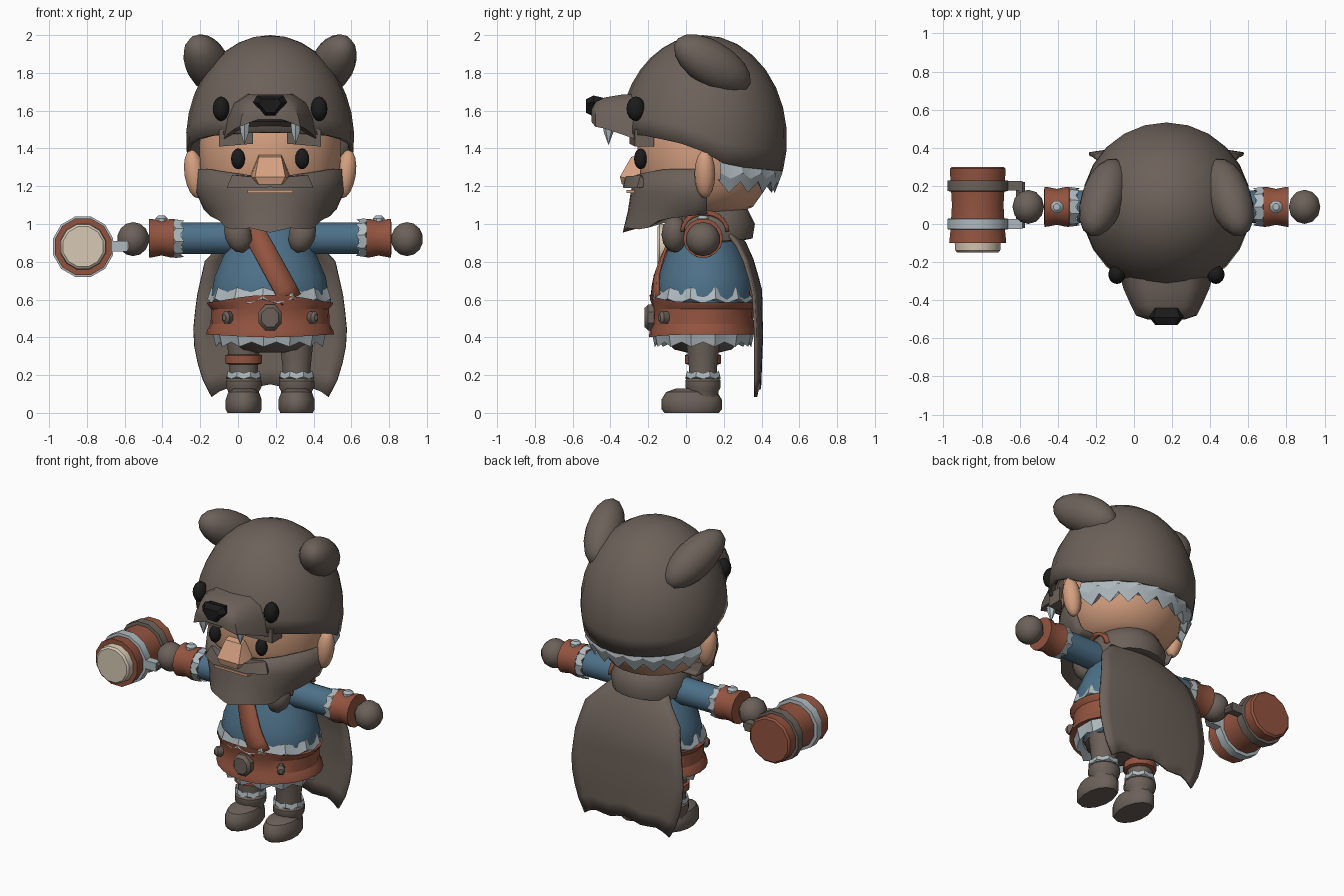
import bpy, bmesh, math
from mathutils import Matrix, Vector

if "Cube" in bpy.data.objects:
    bpy.data.objects.remove(bpy.data.objects["Cube"])

CX, CY = 0.17, 0.09          # body axis; the mug in the hand shifts the figure sideways
sin, cos, pi = math.sin, math.cos, math.pi


def material(name, rgb):
    m = bpy.data.materials.new(name)
    m.diffuse_color = (*rgb, 1)
    m.use_nodes = True
    m.node_tree.nodes["Principled BSDF"].inputs["Base Color"].default_value = m.diffuse_color
    return m


FUR = material("fur_brown", (0.15, 0.12, 0.10))
BLUE = material("tunic_blue", (0.075, 0.165, 0.25))
LEATHER = material("leather", (0.29, 0.088, 0.05))
SKIN = material("skin", (0.66, 0.35, 0.215))
PALE = material("pale_grey", (0.43, 0.49, 0.52))
BLACK = material("black", (0.011, 0.011, 0.011))
CREAM = material("cream", (0.68, 0.58, 0.46))


def finish(name, bm, mat, angle=38, thick=0, matrix=None):
    if matrix:
        bm.transform(matrix)
    bmesh.ops.remove_doubles(bm, verts=bm.verts, dist=0.0005)
    bmesh.ops.recalc_face_normals(bm, faces=bm.faces)
    me = bpy.data.meshes.new(name)
    bm.to_mesh(me)
    bm.free()
    me.materials.append(mat)
    me.shade_smooth()
    me.set_sharp_from_angle(angle=math.radians(angle))
    ob = bpy.data.objects.new(name, me)
    bpy.context.collection.objects.link(ob)
    if thick:
        mod = ob.modifiers.new("thickness", "SOLIDIFY")
        mod.thickness, mod.offset = thick, 0
    return ob


def grid(name, f, nu, nv, mat, wrap=False, caps=False, **kw):
    """Surface from f(column, row); columns may close into a loop."""
    bm = bmesh.new()
    rows = [[bm.verts.new(f(i, j)) for i in range(nu)] for j in range(nv)]
    for a, b in zip(rows, rows[1:]):
        for i in range(nu if wrap else nu - 1):
            k = (i + 1) % nu
            bm.faces.new((a[i], a[k], b[k], b[i]))
    if caps:
        bm.faces.new(rows[0])
        bm.faces.new(rows[-1])
    return finish(name, bm, mat, **kw)


def tube(name, prof, mat, loc, n=16, sx=1, sy=1, rot=None, caps=True, **kw):
    """Turned part: profile of (radius, height)."""
    m = Matrix.Translation(loc) @ (rot or Matrix())
    def f(i, j):
        a = 2 * pi * (i + 0.5) / n
        r, h = prof[j]
        return (r * sx * cos(a), r * sy * sin(a), h)
    return grid(name, f, n, len(prof), mat, True, caps, matrix=m, **kw)


def blob(name, loc, rad, mat, rot=None, n=14):
    bm = bmesh.new()
    bmesh.ops.create_uvsphere(bm, u_segments=n, v_segments=max(6, n // 2 + 1), radius=1)
    m = Matrix.Translation(loc) @ (rot or Matrix()) @ Matrix.Diagonal((*rad, 1))
    return finish(name, bm, mat, 50, matrix=m)


def hull(name, pts, mat):
    bm = bmesh.new()
    bmesh.ops.convex_hull(bm, input=[bm.verts.new(p) for p in pts])
    return finish(name, bm, mat)


def fur(name, rx, ry, h0, h1, teeth, loc, rot=None, zig=0.025):
    """Jagged fur ring whose tips point towards h1."""
    s = 1 if h1 > h0 else -1
    def f(i, j):
        a, tip = pi * i / teeth, i % 2
        k = (0.9, 1.02 + 0.03 * tip, 0.95 + 0.04 * tip, 0.85)[j]
        h = (h0, h0 + s * zig * tip, h1 - s * zig * (1 - tip), (h0 + h1) / 2)[j]
        return (rx * k * cos(a), ry * k * sin(a), h)
    grid(name, f, 2 * teeth, 4, PALE, True, angle=20,
         matrix=Matrix.Translation(loc) @ (rot or Matrix()))


def lerp(table, x):
    for (a, p), (b, q) in zip(table, table[1:]):
        if x <= b:
            return p + (q - p) * max(0, (x - a) / (b - a))
    return table[-1][1]


# ---- head and face
tube("head", [(.16, 1.05), (.27, 1.09), (.345, 1.19), (.375, 1.3), (.38, 1.42), (.36, 1.56),
              (.24, 1.7)], SKIN, (CX, .1, 0), 20, 1, .95)
hull("nose", [(CX + s * x, y, z) for s in (-1, 1) for x, y, z in
              [(.06, -.24, 1.37), (.06, -.29, 1.355), (.11, -.24, 1.24), (.105, -.3, 1.24),
               (.08, -.35, 1.25), (.06, -.34, 1.21), (.09, -.25, 1.21)]], SKIN)
for s in (-1, 1):
    blob("eye", (CX + s * .17, -.24, 1.345), (.038, .035, .055), BLACK)
    blob("ear", (CX + s * .4, .1, 1.265), (.055, .055, .13), SKIN, Matrix.Rotation(s * .15, 4, 'Y'))
    hull("eyebrow", [(CX + s * x, y - .03 * (x < .2), z) for x in (.09, .27) for y in (-.17, -.27)
                     for z in (1.41 + .015 * (x < .2), 1.5)], FUR)
    # drooping half of the moustache
    hull("moustache", [(CX + s * x, y, z) for x, y, z in
                       [(0, -.2, 1.25), (0, -.32, 1.24), (0, -.335, 1.195), (.1, -.32, 1.25), (.12, -.33, 1.19),
                        (.2, -.24, 1.26), (.23, -.26, 1.19), (.2, -.2, 1.2), (0, -.2, 1.195)]], FUR)

# ---- beard wrapped round the jaw
def beard(i, j):
    a = (i / 20 * 2 - 1) * 1.6
    c, d = max(0, cos(a)), abs(a)
    z = (1.245 + .045 * min(1, d), 1.17, 1.08 - .01 * c,
         lerp([(0, .96), (.35, .985), (.75, .975), (1.0, 1.03), (1.6, 1.06)], d), 1.06)[j]
    rx = (.375, .385, .345, .32, .1)[j]
    ry = (.36 + .01 * c, .385, .40, .43, .1)[j]
    return (CX + rx * sin(a), .1 - ry * cos(a), z)
grid("beard", beard, 21, 5, FUR, thick=.015, angle=30)
hull("lower_lip", [(CX + x, y, z) for x in (-.12, .12) for y in (-.25, -.315) for z in (1.165, 1.18)], SKIN)

# ---- bear hood: dome with a rim that drops to the back
RIM = [(-.4, 1.49), (-.2, 1.465), (0, 1.42), (.15, 1.36), (.22, 1.31), (.53, 1.28)]
def hood(i, j):
    a = 2 * pi * i / 24
    end = math.acos((lerp(RIM, CY + .44 * sin(a)) - 1.45) / .54)
    p = end * j / 9
    return (CX + .435 * sin(p) * cos(a), CY + .435 * sin(p) * sin(a), 1.45 + .54 * cos(p))
grid("hood", hood, 24, 10, FUR, True, thick=.02)

# jagged fur under the back of the hood
def hood_trim(i, j):
    a, tip = pi / 2 + (i / 18 * 2 - 1) * 1.35, i % 2
    r = (.40, .425 - .02 * tip, .40 - .02 * tip, .34)[j]
    z = (1.34, 1.27 - .03 * tip, 1.225 - .06 * tip, 1.24)[j]
    return (CX + r * cos(a), CY + r * sin(a), z)
grid("hood_fur_trim", hood_trim, 19, 4, PALE, angle=20)

# snout: arched cross-sections along y
SNOUT = [(-.22, .26, 1.43, 1.69), (-.34, .225, 1.475, 1.685), (-.43, .185, 1.505, 1.67),
         (-.48, .16, 1.515, 1.645), (-.5, .1, 1.54, 1.61)]
ARCH = [(-1, 0), (-.93, .45), (-.78, .8), (-.5, 1), (.5, 1), (.78, .8), (.93, .45), (1, 0), (.6, .2), (-.6, .2)]
def snout(i, j):
    y, w, b, t = SNOUT[j]
    return (CX + ARCH[i][0] * w, y, b + ARCH[i][1] * (t - b))
grid("snout", snout, 10, 5, FUR, True, True)
hull("bear_nose", [(CX + x * k, y, z * k + 1.625 * (1 - k)) for k, y in ((.8, -.44), (1, -.49), (.65, -.53))
                   for x, z in [(-.07, 1.68), (.07, 1.68), (-.09, 1.645), (.09, 1.645), (-.03, 1.57),
                                (.03, 1.57)]], BLACK)
for s in (-1, 1):
    blob("bear_eye", (CX + s * .26, -.265, 1.61), (.045, .05, .065), BLACK)
    tube("fang", [(.001, -.085), (.025, -.02), (.03, .04)], PALE, (CX + s * .135, -.41, 1.505), 6)
    axis = Vector((-s * .28, .8, -.5)).normalized()
    side = axis.cross(Vector((0, 0, 1))).normalized()
    turn = Matrix((side, axis, side.cross(axis))).transposed().to_4x4()
    blob("bear_ear", (CX + s * .33, .14, 1.845), (.115, .24, .12), FUR, turn, 16)

# ---- torso, trousers and belt
TORSO = [(.36, .2), (.42, .27), (.5, .29), (.62, .315), (.72, .298), (.82, .255), (.92, .205),
         (1.02, .16), (1.08, .11)]
tube("tunic", [(r, z) for z, r in TORSO], BLUE, (CX, CY + .01, 0), 20, 1, .84)
tube("trousers", [(.1, .32), (.17, .335), (.23, .38), (.24, .43)], FUR, (CX, CY, 0), 16, 1, .9)
def belt(i, j):
    a = 2 * pi * i / 24
    front = max(0, -sin(a)) ** 3
    k, z = [(.9, .43), (1.04, .415 - .015 * front), (1.03, .435), (.97, .47), (.96, .55),
            (1.02, .575 + .03 * front), (1.03, .585 + .04 * front), (.9, .58)][j]
    return (CX + .325 * k * cos(a), CY + .275 * k * sin(a), z)
grid("belt", belt, 24, 8, LEATHER, True, angle=25)
fur("tunic_fur_upper", .315, .27, .58, .665, 13, (CX, CY, 0))
fur("tunic_fur_lower", .29, .26, .45, .35, 13, (CX, CY, 0))
facing = Matrix.Rotation(pi / 2, 4, 'X')
tube("belt_buckle", [(.07, 0), (.07, .035), (.052, .055)], FUR, (CX, -.165, .505), 8, .95, 1.05, facing)
for s in (-1, 1):
    tube("belt_stud", [(.03, 0), (.03, .035), (.015, .05)], FUR, (CX + s * .215, -.1, .505), 8, .85, 1.1,
         facing @ Matrix.Rotation(s * .6, 4, 'Y'))

# ---- diagonal strap following the chest and back
for s, part in ((-1, "front"), (1, "back")):
    def strap(i, j):
        t = j / 8
        x, z = .05 + .23 * t + (i - 1) * .05, 1.02 - .42 * t + (i - 1) * .03
        r = lerp(TORSO, z) + .012
        return (x, .1 + s * .86 * math.sqrt(max(.0005, r * r - (x - CX) ** 2)), z)
    grid("strap_" + part, strap, 3, 9, LEATHER, thick=.016)
def shoulder(i, j):
    a = pi * i / 10
    return (CX + .16 + .08 * j, .1 + .12 * cos(a), .96 + (.115 - .02 * j) * sin(a))
grid("shoulder_strap", shoulder, 11, 2, LEATHER, thick=.02)

# ---- cape and collar
def cape(i, j):
    u, v = i / 6 - 1, j / 10
    z = .98 - .86 * v + v * (.02 - .045 * u * u + .012 * cos(u * 9))
    w = lerp([(.0, .3), (.09, .31), (.2, .37), (.4, .41), (.6, .39), (.8, .345), (.98, .17)], z)
    y = lerp([(0, .385), (.4, .4), (.65, .395), (.8, .355), (.9, .31), (.98, .25)], z)
    return (CX + u * w, y - .05 * u * u * (1 - .6 * v), z)
grid("cape", cape, 13, 11, FUR, thick=.016)
def collar(i, j):
    a = pi / 2 + (i / 16 * 2 - 1) * 2.3
    r, z = [(.17, 1.09), (.2, 1.07), (.235, 1.0), (.225, .93), (.16, .92)][j]
    return (CX + r * cos(a), .12 + r * sin(a), z - .02 * (1 - sin(a)))
grid("collar", collar, 17, 5, FUR, thick=.02)
for s in (-1, 1):
    blob("collar_tuft", (CX + s * .17, -.06, .945), (.075, .07, .1), FUR, Matrix.Rotation(s * .3, 4, 'Y'), 10)

# ---- arms and legs
for s in (-1, 1):
    out = Matrix.Rotation(s * pi / 2, 4, 'Y')
    loc = (CX, .09, .925)
    tube("sleeve", [(.09, .1), (.085, .3), (.085, .47)], BLUE, loc, 14, rot=out)
    fur("sleeve_fur", .1, .1, .52, .455, 9, loc, out, .02)
    tube("cuff", [(.085, .505), (.105, .51), (.104, .53), (.094, .575), (.104, .625), (.105, .64), (.08, .642)],
         LEATHER, loc, 14, rot=out)
    tube("cuff_stud", [(.034, 0), (.034, .025), (.018, .04)], PALE, (CX + s * .575, .09, 1.005), 8)
    blob("hand", (CX + s * .725, .09, .92), (.085, .092, .09), FUR, n=12)

    leg = (CX + s * .14, .09, 0)
    tube("leg", [(.075, .15), (.078, .25), (.088, .34), (.1, .42)], FUR, leg, 12)
    fur("boot_fur", .092, .092, .18, .222, 8, leg, zig=.012)
    tube("boot_top", [(.08, .08), (.085, .115), (.097, .135), (.097, .17), (.08, .19)], FUR, leg, 12)
    tube("boot_foot", [(.9, 0), (1, .02), (1, .07), (.85, .11), (.5, .13)], FUR, (leg[0], .03, 0), 14, .098, .16)
tube("leg_band", [(.08, .255), (.1, .262), (.1, .305), (.08, .312)], LEATHER, (CX - .14, .09, 0), 12)

# ---- mug held in the hand, lying along y
along = Matrix.Rotation(-pi / 2, 4, 'X')
mug = (-.82, 0, .88)
tube("mug_barrel", [(.13, -.1), (.155, -.1), (.148, -.03), (.14, .1), (.148, .23), (.152, .29), (.14, .3)],
     LEATHER, mug, 12, rot=along)
tube("mug_foam", [(.11, -.15), (.122, -.14), (.125, -.1), (.1, -.09)], CREAM, mug, 12, rot=along)
for name, y, mat in (("front", 0, PALE), ("rear", .2, FUR)):
    tube("mug_band_" + name, [(.14, y - .03), (.165, y - .027), (.165, y + .027), (.14, y + .03)], mat, mug, 12,
         rot=along)
    hull("mug_handle_" + name, [(x, y + b, .88 + c) for x in (-.67, -.585) for b in (-.025, .025)
                                for c in (-.025, .03)], mat)
tube("mug_grip", [(.025, -.02), (.025, .22)], FUR, (-.595, 0, .885), 8, rot=along)
